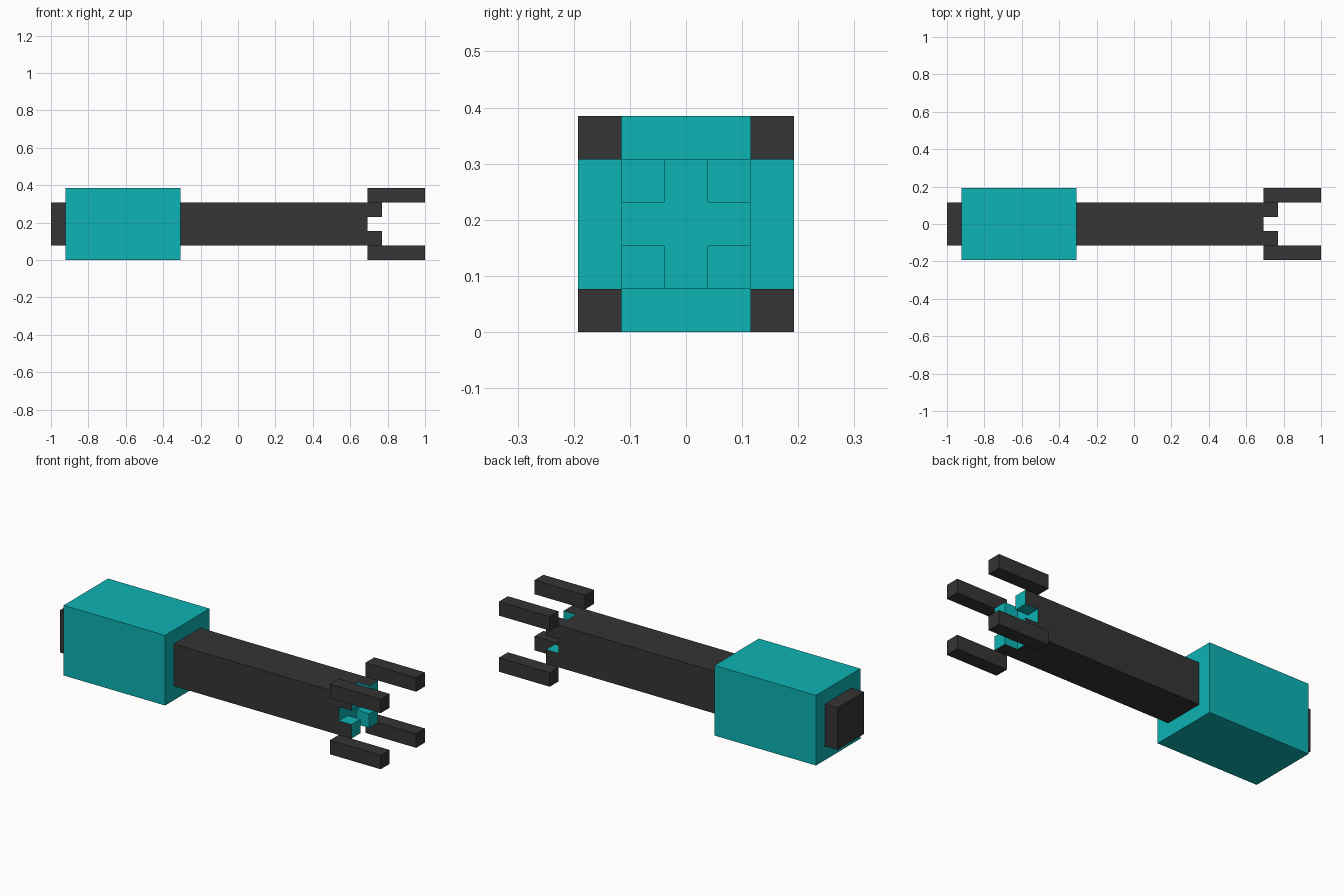
import bpy, bmesh
from mathutils import Matrix, Vector

cube = bpy.data.objects.get("Cube")
if cube:
    bpy.data.objects.remove(cube, do_unlink=True)

U = 1 / 13          # one block unit; all sizes below are in units
MID = 2.5           # height of the long axis


def material(name, rgb):
    m = bpy.data.materials.new(name)
    m.use_nodes = True
    m.diffuse_color = (*rgb, 1)
    m.node_tree.nodes["Principled BSDF"].inputs["Base Color"].default_value = (*rgb, 1)
    return m


dark = material("charcoal", (0.035, 0.035, 0.035))
teal = material("teal", (0.004, 0.451, 0.458))


def finish(name, bm, *mats):
    bmesh.ops.recalc_face_normals(bm, faces=bm.faces)
    bmesh.ops.transform(bm, matrix=Matrix.Scale(U, 4), verts=bm.verts)
    mesh = bpy.data.meshes.new(name)
    bm.to_mesh(mesh)
    bm.free()
    for m in mats:
        mesh.materials.append(m)
    bpy.context.collection.objects.link(bpy.data.objects.new(name, mesh))


def box(name, x0, x1, width, mat, y=0, z=MID):
    bm = bmesh.new()
    place = Matrix.Translation(((x0 + x1) / 2, y, z)) @ Matrix.Diagonal((x1 - x0, width, width, 1))
    bmesh.ops.create_cube(bm, size=1, matrix=place)
    finish(name, bm, mat)


# Housing and rear cap
box("housing", -12, -4, 5, teal)
box("rear_cap", -13, -12, 3, dark)

# Four loose prongs around the tip
for side, y in (("right", -2), ("left", 2)):
    for level, z in (("lower", -2), ("upper", 2)):
        box(f"{level}_{side}_prong", 9, 13, 1, dark, y, MID + z)

# Shaft: a three by three section, extruded, with its corner cells raised
bm = bmesh.new()
turn = Matrix.Translation((-4, 0, MID)) @ Matrix.Rotation(1.5707963, 4, "Y")
bmesh.ops.create_grid(bm, x_segments=3, y_segments=3, size=1.5, matrix=turn)
ext = bmesh.ops.extrude_face_region(bm, geom=bm.faces[:], use_keep_orig=True)["geom"]
bmesh.ops.translate(bm, vec=(13, 0, 0), verts=[e for e in ext if isinstance(e, bmesh.types.BMVert)])


def offset(face):
    c = face.calc_center_median()
    return c.x, abs(c.y), abs(c.z - MID)


corners = [f for f in bm.faces if offset(f)[0] > 8.9 and min(offset(f)[1:]) > 0.9]
for f in bmesh.ops.extrude_discrete_faces(bm, faces=corners)["faces"]:
    bmesh.ops.translate(bm, vec=Vector((1, 0, 0)), verts=f.verts)

# Socket floor, inner walls and corner ends are teal
for f in bm.faces:
    x, dy, dz = offset(f)
    f.material_index = int(x > 8.9 and max(dy, dz) < 1.4)
finish("shaft", bm, dark, teal)
